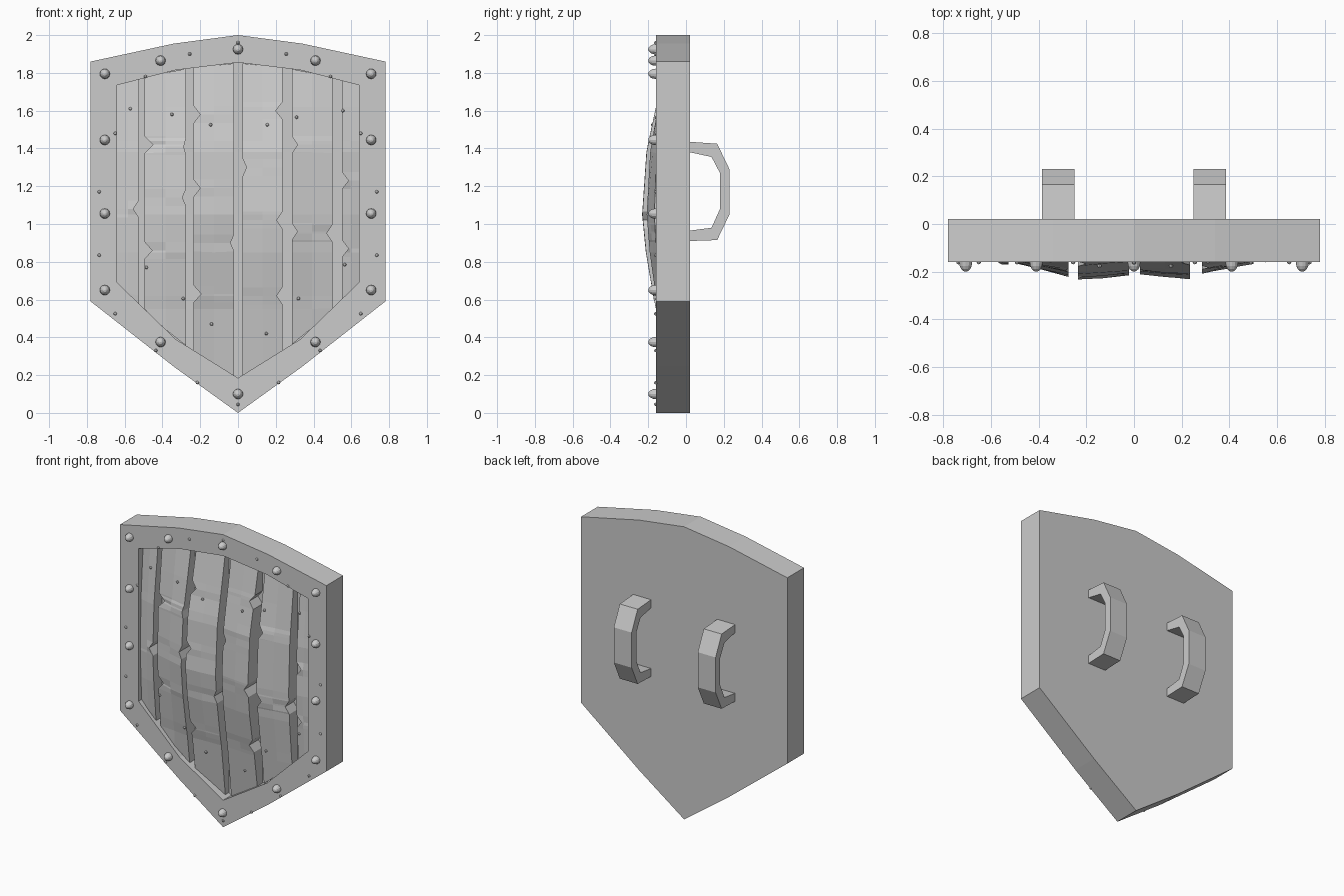
import bpy, bmesh, random
from math import pi
from mathutils import Matrix

random.seed(4)
cube = bpy.data.objects.get("Cube")
if cube:
    bpy.data.objects.remove(cube)

grey = bpy.data.materials.new("plain grey")
grey.use_nodes = True
grey.diffuse_color = (0.6, 0.6, 0.6, 1)
grey.node_tree.nodes["Principled BSDF"].inputs["Base Color"].default_value = (0.6, 0.6, 0.6, 1)

RIM_Y, FLOOR_Y, BACK_Y = -0.16, -0.07, 0.02


def finish(name, bm):
    bmesh.ops.recalc_face_normals(bm, faces=bm.faces)
    mesh = bpy.data.meshes.new(name)
    bm.to_mesh(mesh)
    bm.free()
    mesh.materials.append(grey)
    obj = bpy.data.objects.new(name, mesh)
    bpy.context.collection.objects.link(obj)
    return obj


def lerp(points, t):
    """Piecewise linear lookup, held constant past both ends."""
    if t <= points[0][0]:
        return points[0][1]
    for (a, va), (b, vb) in zip(points, points[1:]):
        if t <= b:
            return va + (vb - va) * (t - a) / (b - a)
    return points[-1][1]


# Half outlines (x, z): lower edge and upper edge
outer_low = [(0, 0), (0.34, 0.245), (0.78, 0.59)]
outer_top = [(0, 2.0), (0.34, 1.955), (0.78, 1.86)]
inner_low = [(0, 0.185), (0.33, 0.39), (0.64, 0.69)]
inner_top = [(0, 1.855), (0.33, 1.815), (0.64, 1.735)]


def outline(low, top):
    half = low + top[::-1]
    return half + [(-x, z) for x, z in half[-2:0:-1]]


# Frame with recessed floor and solid back
bm = bmesh.new()
rings = []
for pts, y in [(outline(outer_low, outer_top), BACK_Y), (outline(outer_low, outer_top), RIM_Y),
               (outline(inner_low, inner_top), RIM_Y), (outline(inner_low, inner_top), FLOOR_Y)]:
    rings.append([bm.verts.new((x, y, z)) for x, z in pts])
n = len(rings[0])
for a, b in zip(rings, rings[1:]):
    for i in range(n):
        j = (i + 1) % n
        bm.faces.new((a[i], a[j], b[j], b[i]))
bm.faces.new(rings[0])
bm.faces.new(rings[-1])
finish("shield_frame", bm)

# Bowed planks with chipped edges
bulge = [(0.2, 0.01), (0.55, 0.06), (0.62, 0.075), (0.85, 0.115), (1.05, 0.135),
         (1.38, 0.112), (1.44, 0.1), (1.62, 0.06), (1.85, 0.01)]


def bowed_y(k, z):
    return -0.1 - k * lerp(bulge, z)


# left x, right x, bulge at left and right, left chips, right chips (z, depth)
planks = [
    (-0.64, -0.525, 0.3, 0.52, [], [(1.08, 0.03)]),
    (-0.495, -0.275, 0.48, 0.9, [(1.42, 0.045), (0.86, 0.04)], [(1.41, 0.012), (1.14, 0.02)]),
    (-0.235, -0.02, 0.98, 0.85, [(1.58, 0.035), (1.19, 0.035), (0.63, 0.04)], [(0.9, 0.02)]),
    (0.025, 0.235, 0.82, 0.97, [(1.3, 0.02)], [(1.6, 0.035), (1.02, 0.03), (0.62, 0.03)]),
    (0.285, 0.5, 0.8, 0.5, [(1.42, 0.03), (0.96, 0.03)], [(0.95, 0.03)]),
    (0.55, 0.64, 0.45, 0.3, [(1.23, 0.035), (0.87, 0.035)], []),
]
CHIP = 0.045


def chipped(z, chips):
    return sum(d * max(0, 1 - abs(z - cz) / CHIP) for cz, d in chips)


for number, (xl, xr, kl, kr, cl, cr) in enumerate(planks, 1):
    levels = {z for z, _ in bulge} | {0, 2}
    for cz, _ in cl + cr:
        levels |= {cz - CHIP, cz, cz + CHIP}
    bm = bmesh.new()
    rows = []
    for z in sorted(levels):
        row = []
        for t in (0, 0.5, 1):
            x = xl + (xr - xl) * t
            zz = min(max(z, lerp(inner_low, abs(x))), lerp(inner_top, abs(x)))
            y = bowed_y(kl + (kr - kl) * t, zz)
            if t == 0.5:
                y += random.uniform(-0.004, 0.004)
            x += chipped(z, cl) * (t == 0) - chipped(z, cr) * (t == 1)
            row.append(bm.verts.new((x, y, zz)))
        rows.append(row)
    for a, b in zip(rows, rows[1:]):
        for i in range(2):
            bm.faces.new((a[i], a[i + 1], b[i + 1], b[i]))
    bmesh.ops.remove_doubles(bm, verts=bm.verts, dist=0.006)
    rim = [e for e in bm.edges if e.is_boundary]
    walls = bmesh.ops.extrude_edge_only(bm, edges=rim)["geom"]
    for v in walls:
        if isinstance(v, bmesh.types.BMVert):
            v.co.y = FLOOR_Y
    finish(f"plank_{number}", bm)


# Rivets and nails
def studs(name, spots, radius, depth, segments, rings):
    bm = bmesh.new()
    for x, y, z in spots:
        place = (Matrix.Translation((x, y, z)) @ Matrix.Diagonal((radius, depth, radius, 1))
                 @ Matrix.Rotation(pi / 2, 4, "X"))
        bmesh.ops.create_uvsphere(bm, u_segments=segments, v_segments=rings, radius=1, matrix=place)
    return finish(name, bm)


def mirrored(points):
    return sorted({(s * x, RIM_Y, z) for x, z in points for s in (1, -1)})


studs("frame_rivets", mirrored([(0, 1.925), (0.41, 1.865), (0.705, 1.795), (0.705, 1.445),
                                (0.705, 1.055), (0.705, 0.65), (0.41, 0.375), (0, 0.1)]),
      0.027, 0.04, 12, 8)
studs("frame_nails", mirrored([(0, 1.96), (0.255, 1.9), (0.49, 1.78), (0.65, 1.48), (0.735, 1.17),
                               (0.735, 0.835), (0.65, 0.525), (0.435, 0.33), (0.215, 0.16), (0, 0.045)]),
      0.009, 0.009, 8, 6)

plank_spots = []
for x, z in [(-0.57, 1.61), (-0.35, 1.58), (-0.145, 1.525), (0.155, 1.525), (0.31, 1.565), (0.555, 1.6),
             (-0.485, 0.77), (-0.29, 0.605), (-0.14, 0.47), (0.15, 0.42), (0.32, 0.605), (0.565, 0.785)]:
    for xl, xr, kl, kr, _, _ in planks:
        if xl <= x <= xr:
            plank_spots.append((x, bowed_y(kl + (kr - kl) * (x - xl) / (xr - xl), z), z))
studs("plank_nails", plank_spots, 0.009, 0.01, 8, 6)

# Back handles: angular grip profile (y, z) swept across its width
outer_grip = [(BACK_Y, 1.435), (0.165, 1.425), (0.23, 1.29), (0.23, 1.05), (0.165, 0.915), (BACK_Y, 0.91)]
inner_grip = [(BACK_Y, 1.38), (0.135, 1.355), (0.18, 1.27), (0.18, 1.08), (0.135, 0.98), (BACK_Y, 0.965)]
for name, x0 in [("left_handle", 0.25), ("right_handle", -0.385)]:
    bm = bmesh.new()
    loops = [[bm.verts.new((x, y, z)) for y, z in grip]
             for x, grip in [(x0, outer_grip), (x0 + 0.135, outer_grip),
                             (x0 + 0.135, inner_grip), (x0, inner_grip)]]
    for a, b in zip(loops, loops[1:] + loops[:1]):
        for i in range(5):
            bm.faces.new((a[i], a[i + 1], b[i + 1], b[i]))
    for end in (0, 5):
        bm.faces.new([loop[end] for loop in loops])
    finish(name, bm)
